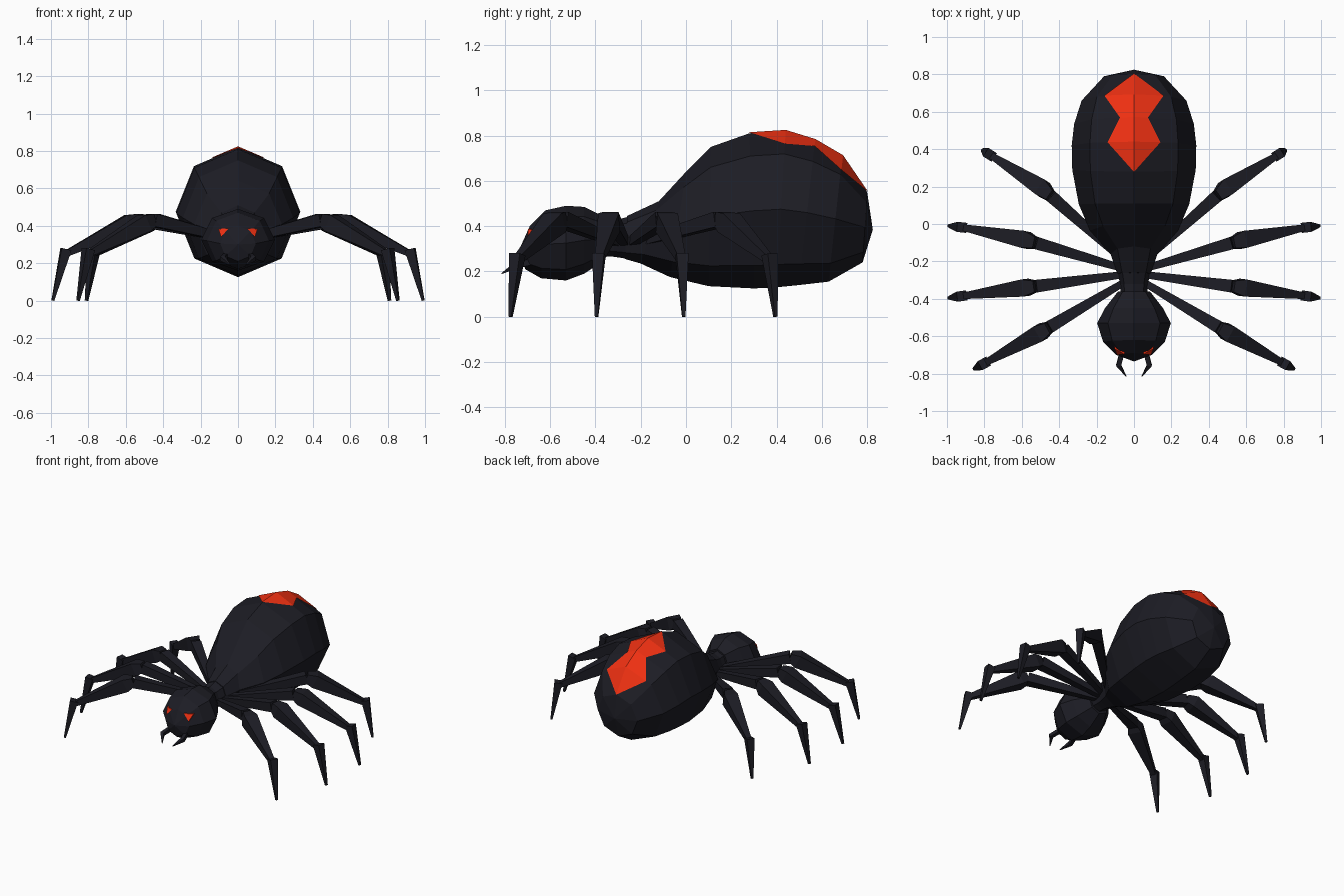
import bpy, bmesh, math
from mathutils import Vector
from mathutils.bvhtree import BVHTree

if "Cube" in bpy.data.objects:
    bpy.data.objects.remove(bpy.data.objects["Cube"])


def material(name, rgb):
    m = bpy.data.materials.new(name)
    m.diffuse_color = (*rgb, 1)
    m.use_nodes = True
    m.node_tree.nodes["Principled BSDF"].inputs["Base Color"].default_value = m.diffuse_color
    return m


BLACK = material("black", (0.012, 0.012, 0.018))
RED = material("red", (0.87, 0.03, 0.006))


def make(name, verts, faces, mat, mirror=False):
    me = bpy.data.meshes.new(name)
    me.from_pydata([tuple(v) for v in verts], [], faces)
    bm = bmesh.new()
    bm.from_mesh(me)
    bmesh.ops.recalc_face_normals(bm, faces=bm.faces)
    bm.to_mesh(me)
    bm.free()
    me.materials.append(mat)
    ob = bpy.data.objects.new(name, me)
    bpy.context.collection.objects.link(ob)
    if mirror:
        ob.modifiers.new("mirror", 'MIRROR')
    return ob


def bridge(rings, n):
    return [(r * n + k, r * n + (k + 1) % n, (r + 1) * n + (k + 1) % n, (r + 1) * n + k)
            for r in range(rings - 1) for k in range(n)]


def ring_point(ring, k):
    # ring: top y, top z, bottom y, bottom z, half width; eight points from the top
    ty, tz, by, bz, w = ring
    a = k * math.pi / 4
    top, bot = Vector((0, ty, tz)), Vector((0, by, bz))
    return (top + bot) / 2 + (top - bot) / 2 * math.cos(a) + Vector((w * math.sin(a), 0, 0))


def body(name, rings, apex=None):
    verts = [ring_point(r, k) for r in rings for k in range(8)]
    faces = bridge(len(rings), 8) + [tuple(range(8))]
    last = (len(rings) - 1) * 8
    if apex:
        verts.append(Vector(apex))
        faces += [(last + k, last + (k + 1) % 8, len(verts) - 1) for k in range(8)]
    else:
        faces.append(tuple(range(last, last + 8)))
    return make(name, verts, faces, BLACK)


def limb(name, pts):
    # square-section tapering limb; pts: x, y, z, half thickness
    c = [Vector(p[:3]) for p in pts]
    out = Vector((c[-1].x - c[0].x, c[-1].y - c[0].y, 0))
    side = Vector((-out.y, out.x, 0)).normalized()
    verts = []
    for i, p in enumerate(pts):
        d = (c[min(i + 1, len(c) - 1)] - c[max(i - 1, 0)]).normalized()
        up = side.cross(d).normalized()
        verts += [c[i] + (side * a + up * b) * p[3] for a, b in ((1, 1), (-1, 1), (-1, -1), (1, -1))]
    n = len(verts)
    faces = bridge(len(pts), 4) + [(0, 1, 2, 3), (n - 4, n - 3, n - 2, n - 1)]
    return make(name, verts, faces, BLACK, True)


# Abdomen
abdomen = [(-0.26, 0.445, -0.27, 0.255, 0.09), (-0.12, 0.51, -0.20, 0.235, 0.125),
           (0.0, 0.64, -0.07, 0.175, 0.235), (0.11, 0.75, 0.10, 0.135, 0.295),
           (0.28, 0.81, 0.30, 0.125, 0.33), (0.44, 0.82, 0.40, 0.13, 0.333),
           (0.57, 0.78, 0.50, 0.14, 0.32), (0.69, 0.71, 0.63, 0.155, 0.28),
           (0.80, 0.55, 0.78, 0.24, 0.16)]
body("abdomen", abdomen, (0, 0.825, 0.385))

# Waist
body("waist", [(-0.40, 0.43, -0.40, 0.27, 0.07), (-0.32, 0.425, -0.32, 0.265, 0.075),
               (-0.22, 0.45, -0.22, 0.25, 0.095)])

# Head
head = body("head", [(-0.36, 0.44, -0.36, 0.25, 0.085), (-0.45, 0.485, -0.45, 0.19, 0.155),
                     (-0.53, 0.49, -0.53, 0.16, 0.197), (-0.62, 0.47, -0.64, 0.17, 0.165),
                     (-0.69, 0.40, -0.71, 0.21, 0.095)], (0, -0.735, 0.30))

# Red hourglass marking lying on the abdomen's top facets
mv = []
for ring, f in zip(abdomen[4:9], (0, 0.6, 0.33, 0.8, 0)):
    top = ring_point(ring, 0)
    edge = top.lerp(ring_point(ring, 1), f)
    normal = (top - Vector((0, 0.40, 0.45))).normalized() * 0.005
    mv += [top + normal, edge + normal]
    mv[-2].x = 0
make("back_marking", mv, [(0, 2, 3), (2, 4, 5, 3), (4, 6, 7, 5), (6, 8, 7)], RED, True)

# Eyes, projected on to the head
tree = BVHTree.FromPolygons([v.co for v in head.data.vertices],
                            [tuple(p.vertices) for p in head.data.polygons])
front = []
for x, z in ((0.05, 0.387), (0.105, 0.383), (0.09, 0.34)):
    hit = tree.ray_cast(Vector((x, -2, z)), Vector((0, 1, 0)))[0]
    front.append(hit + Vector((0, -0.012, 0)))
back = [v + Vector((0, 0.03, 0)) for v in front]
make("eyes", front + back, bridge(2, 3) + [(0, 1, 2), (3, 4, 5)], RED, True)

# Fangs
limb("fangs", [(0.06, -0.67, 0.245, 0.014), (0.082, -0.755, 0.225, 0.013), (0.042, -0.815, 0.19, 0.002)])

# Legs: hip, knee, ankle and foot positions in plan
legs = {"front_legs": ((0.05, -0.31), (0.50, -0.58), (0.80, -0.745), (0.855, -0.775)),
        "front_middle_legs": ((0.05, -0.27), (0.58, -0.34), (0.92, -0.385), (0.99, -0.395)),
        "rear_middle_legs": ((0.05, -0.24), (0.58, -0.085), (0.92, -0.018), (0.99, -0.01)),
        "rear_legs": ((0.05, -0.20), (0.49, 0.19), (0.77, 0.37), (0.81, 0.395))}
for name, (hip, knee, ankle, foot) in legs.items():
    h, k, a, f = (Vector(p) for p in (hip, knee, ankle, foot))
    j = h.lerp(k, 0.90)
    limb(name + "_upper", [(*h, 0.33, 0.018), (*j, 0.43, 0.034)])
    limb(name + "_lower", [(*j, 0.435, 0.030), (*k, 0.415, 0.046), (*a, 0.25, 0.016)])
    limb(name + "_feet", [(*a, 0.275, 0.027), (*f, 0.0, 0.007)])
